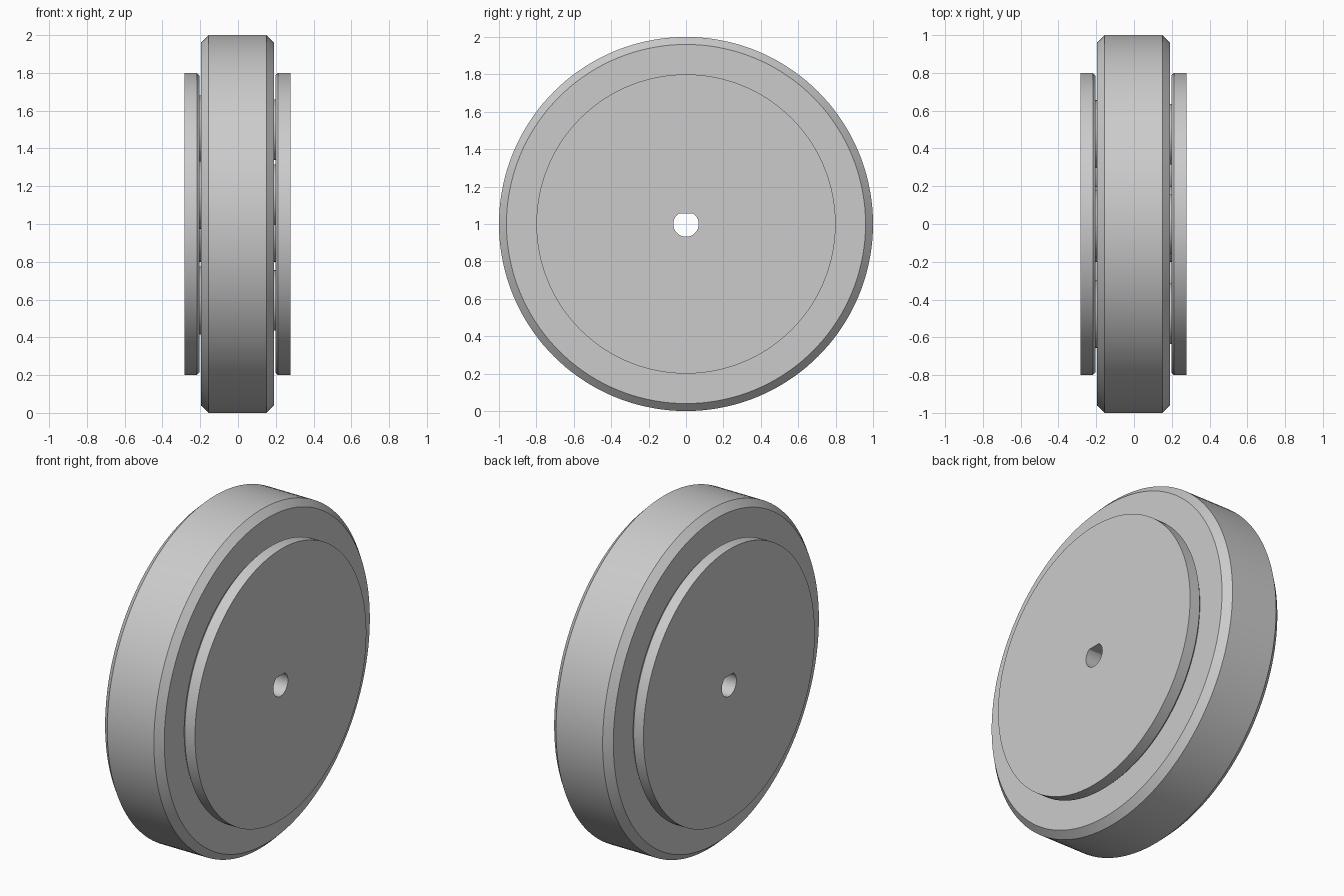
import bpy, bmesh
from math import sin, cos, pi, radians

cube = bpy.data.objects.get("Cube")
if cube:
    bpy.data.objects.remove(cube)

SEGMENTS = 144
AXLE_Z = 1.0
BORE = None  # marks profile points lying on the D-shaped bore

grey = bpy.data.materials.new("plain grey")
grey.diffuse_color = (0.6, 0.6, 0.6, 1)
grey.use_nodes = True
grey.node_tree.nodes["Principled BSDF"].inputs["Base Color"].default_value = (0.6, 0.6, 0.6, 1)


def bore_radius(a):
    # round hole with a flat on its upper side
    return min(0.068, 0.055 / sin(a)) if sin(a) > 0.1 else 0.068


def lathe(name, profile, y=0.0, z=AXLE_Z, segments=SEGMENTS):
    """Turn a closed (x, radius) profile about an axis along x."""
    bm = bmesh.new()
    rings = []
    for i in range(segments):
        a = 2 * pi * i / segments
        ring = []
        for x, r in profile:
            r = bore_radius(a) if r is BORE else r
            ring.append(bm.verts.new((x, r * cos(a), r * sin(a))))
        rings.append(ring)
    n = len(profile)
    for i in range(segments):
        p, q = rings[i], rings[(i + 1) % segments]
        for j in range(n):
            k = (j + 1) % n
            bm.faces.new((p[j], q[j], q[k], p[k]))
    bmesh.ops.remove_doubles(bm, verts=bm.verts, dist=1e-6)
    bmesh.ops.recalc_face_normals(bm, faces=bm.faces)
    mesh = bpy.data.meshes.new(name)
    bm.to_mesh(mesh)
    bm.free()
    mesh.materials.append(grey)
    obj = bpy.data.objects.new(name, mesh)
    obj.location = (0, y, z)
    bpy.context.collection.objects.link(obj)
    bpy.ops.object.select_all(action="DESELECT")
    obj.select_set(True)
    bpy.context.view_layer.objects.active = obj
    bpy.ops.object.shade_smooth_by_angle(angle=radians(20))
    return obj


# Main wheel with chamfered rims
lathe("wheel", [(-0.197, BORE), (-0.197, 0.96), (-0.155, 1.0),
                (0.15, 1.0), (0.19, 0.96), (0.19, BORE)])

# Side discs, chamfered on the inner edge, standing just clear of the wheel
for side, inner, outer, wheel_face, pin_r in (("left", 0.199, 0.279, 0.19, 0.16),
                                              ("right", -0.205, -0.282, -0.197, 0.18)):
    step = 0.013 if inner > 0 else -0.013
    lathe(side + "_disc", [(inner, BORE), (inner, 0.787), (inner + step, 0.8),
                           (outer, 0.8), (outer, BORE)])

    # Hub and five round bosses that bridge the gap
    lathe(side + "_hub", [(wheel_face, BORE), (wheel_face, 0.2),
                          (inner, 0.2), (inner, BORE)])
    for i in range(5):
        a = pi / 2 + 2 * pi * i / 5
        lathe(f"{side}_boss_{i + 1}",
              [(wheel_face, 0.01), (wheel_face, pin_r), (inner, pin_r), (inner, 0.01)],
              0.5 * cos(a), AXLE_Z + 0.5 * sin(a), 48)
